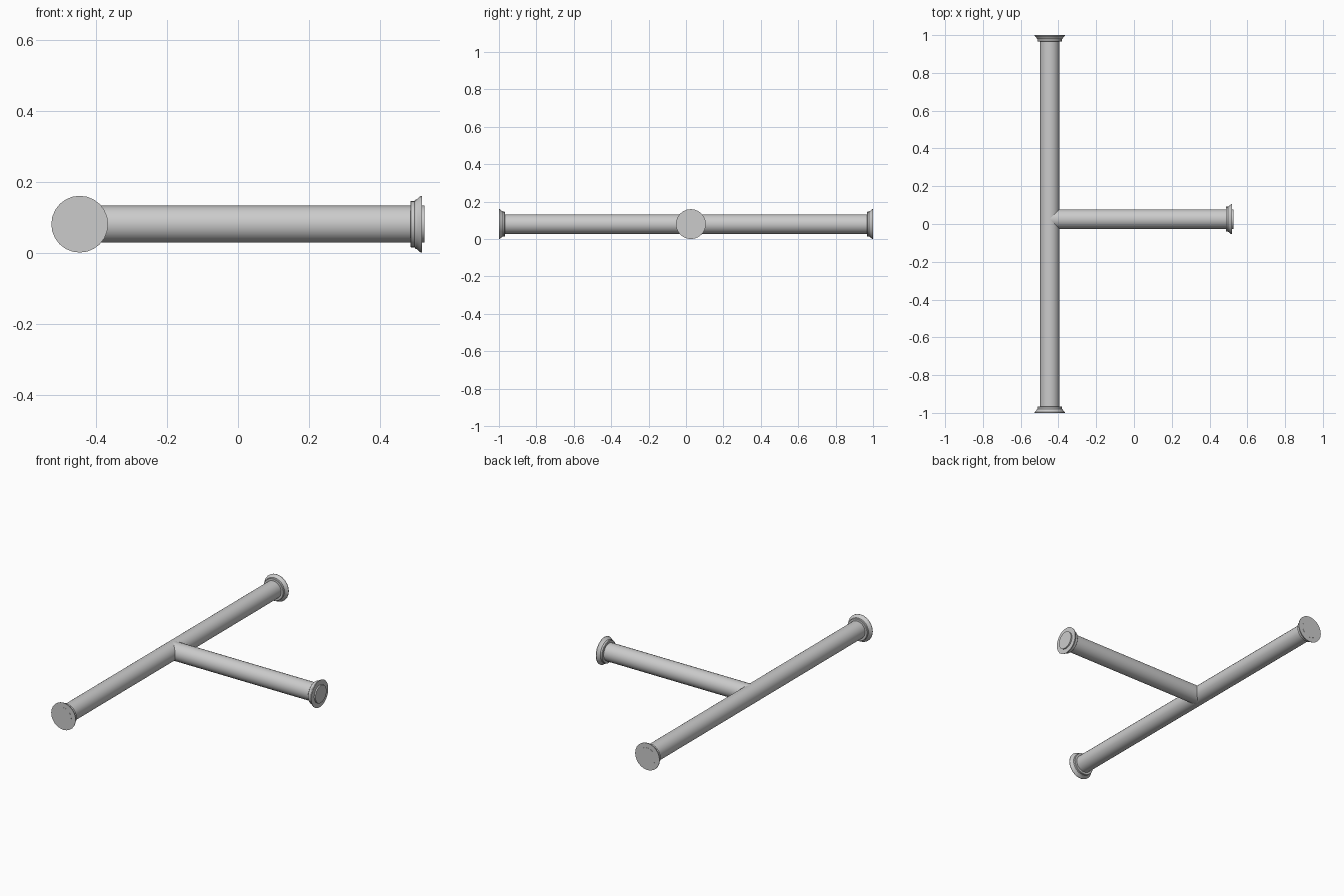
import bpy, bmesh, math
from mathutils import Matrix, Vector

if "Cube" in bpy.data.objects:
    bpy.data.objects.remove(bpy.data.objects["Cube"], do_unlink=True)

SIDES = 24
PIPE_R = 0.052
AXIS_X, AXIS_Z, BRANCH_Y = -0.446, 0.08, 0.026

grey = bpy.data.materials.new("pipe grey")
grey.use_nodes = True
grey.diffuse_color = (0.6, 0.6, 0.6, 1)
grey.node_tree.nodes["Principled BSDF"].inputs["Base Color"].default_value = (0.6, 0.6, 0.6, 1)


def lathe(name, profile, origin, direction):
    """Closed solid of revolution from (distance, radius) points along a direction."""
    bm = bmesh.new()
    rings = []
    for dist, radius in profile:
        angles = [2 * math.pi * i / SIDES for i in range(SIDES)]
        rings.append([bm.verts.new((radius * math.cos(a), radius * math.sin(a), dist)) for a in angles])
    for low, high in zip(rings, rings[1:]):
        for i in range(SIDES):
            j = (i + 1) % SIDES
            bm.faces.new((low[i], low[j], high[j], high[i]))
    bm.faces.new(rings[0][::-1])
    bm.faces.new(rings[-1])
    turn = Vector((0, 0, 1)).rotation_difference(Vector(direction)).to_matrix().to_4x4()
    bm.transform(Matrix.Translation(origin) @ turn)
    bmesh.ops.recalc_face_normals(bm, faces=bm.faces)
    mesh = bpy.data.meshes.new(name)
    bm.to_mesh(mesh)
    bm.free()
    mesh.materials.append(grey)
    obj = bpy.data.objects.new(name, mesh)
    bpy.context.collection.objects.link(obj)
    bpy.ops.object.select_all(action="DESELECT")
    obj.select_set(True)
    bpy.context.view_layer.objects.active = obj
    bpy.ops.object.shade_smooth_by_angle(angle=math.radians(30))
    return obj


# Stepped collar that flares out to a flat rim, measured from the rim inwards
FLANGE = [(-0.032, 0.064), (-0.030, 0.066), (-0.020, 0.066), (-0.018, 0.069),
          (-0.013, 0.071), (-0.006, 0.078), (-0.003, 0.08), (0, 0.08)]

# Main pipe with a flange at each end
lathe("main_pipe", [(-1, PIPE_R), (1, PIPE_R)], (AXIS_X, 0, AXIS_Z), (0, 1, 0))
for name, side in (("front_flange", -1), ("back_flange", 1)):
    lathe(name, FLANGE, (AXIS_X, side * 0.9993, AXIS_Z), (0, side, 0))

# Side branch, its end standing a little proud of its flange
lathe("branch_pipe", [(0, PIPE_R), (0.526 - AXIS_X, PIPE_R)], (AXIS_X, BRANCH_Y, AXIS_Z), (1, 0, 0))
lathe("branch_flange", FLANGE, (0.518, BRANCH_Y, AXIS_Z), (1, 0, 0))
